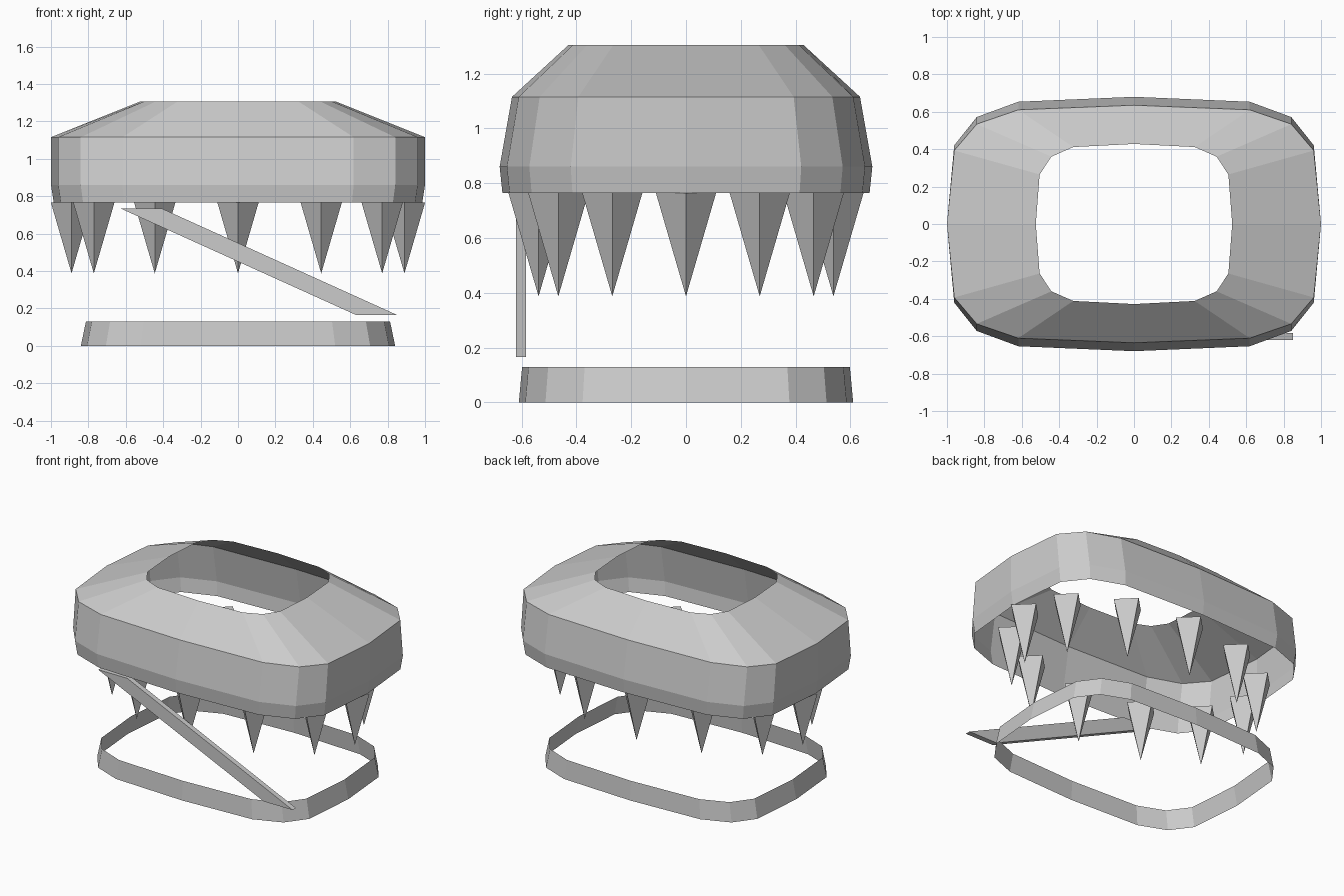
import bpy, bmesh
from math import sin, cos, pi, copysign, sqrt

if "Cube" in bpy.data.objects:
    bpy.data.objects.remove(bpy.data.objects["Cube"])


def make_object(name, bm):
    bmesh.ops.recalc_face_normals(bm, faces=bm.faces)
    me = bpy.data.meshes.new(name)
    bm.to_mesh(me)
    bm.free()
    ob = bpy.data.objects.new(name, me)
    bpy.context.collection.objects.link(ob)
    return ob


def soft(v):
    # square-root superellipse gives the rounded-rectangle outline
    return 0.0 if abs(v) < 1e-6 else copysign(sqrt(abs(v)), v)


def band(name, levels, n=16):
    # open shell lofted through (half_x, half_y, z) levels
    bm = bmesh.new()
    rings = [[bm.verts.new((rx * soft(cos(2 * pi * i / n)),
                            ry * soft(sin(2 * pi * i / n)), z))
              for i in range(n)] for rx, ry, z in levels]
    for a, b in zip(rings, rings[1:]):
        for i in range(n):
            j = (i + 1) % n
            bm.faces.new((a[i], a[j], b[j], b[i]))
    return make_object(name, bm)


# upper shell, open at top and bottom
band("upper_shell", [(0.985, 0.67, 0.765), (1.0, 0.68, 0.86),
                     (1.0, 0.635, 1.115), (0.525, 0.428, 1.305)])

# lower ring
band("lower_ring", [(0.84, 0.61, 0.0), (0.813, 0.598, 0.13)])

# twelve four-sided spikes hanging along an ellipse
for k in range(12):
    t = k * pi / 6
    cx, cy = 0.89 * cos(t), 0.538 * sin(t)
    bm = bmesh.new()
    base = [bm.verts.new((cx + 0.11 * cos(q * pi / 2),
                          cy + 0.11 * sin(q * pi / 2), 0.765)) for q in range(4)]
    tip = bm.verts.new((cx, cy, 0.387))
    bm.faces.new(base)
    for q in range(4):
        bm.faces.new((base[q], base[(q + 1) % 4], tip))
    make_object(f"spike_{k + 1}", bm)

# slanted bar across the front
bm = bmesh.new()
profile = [(-0.63, 0.735), (-0.41, 0.735), (0.85, 0.165), (0.63, 0.165)]
face = bm.faces.new([bm.verts.new((x, -0.62, z)) for x, z in profile])
ext = bmesh.ops.extrude_face_region(bm, geom=[face], use_keep_orig=True)
bmesh.ops.translate(bm, vec=(0, 0.036, 0),
                    verts=[g for g in ext["geom"] if isinstance(g, bmesh.types.BMVert)])
make_object("front_bar", bm)
